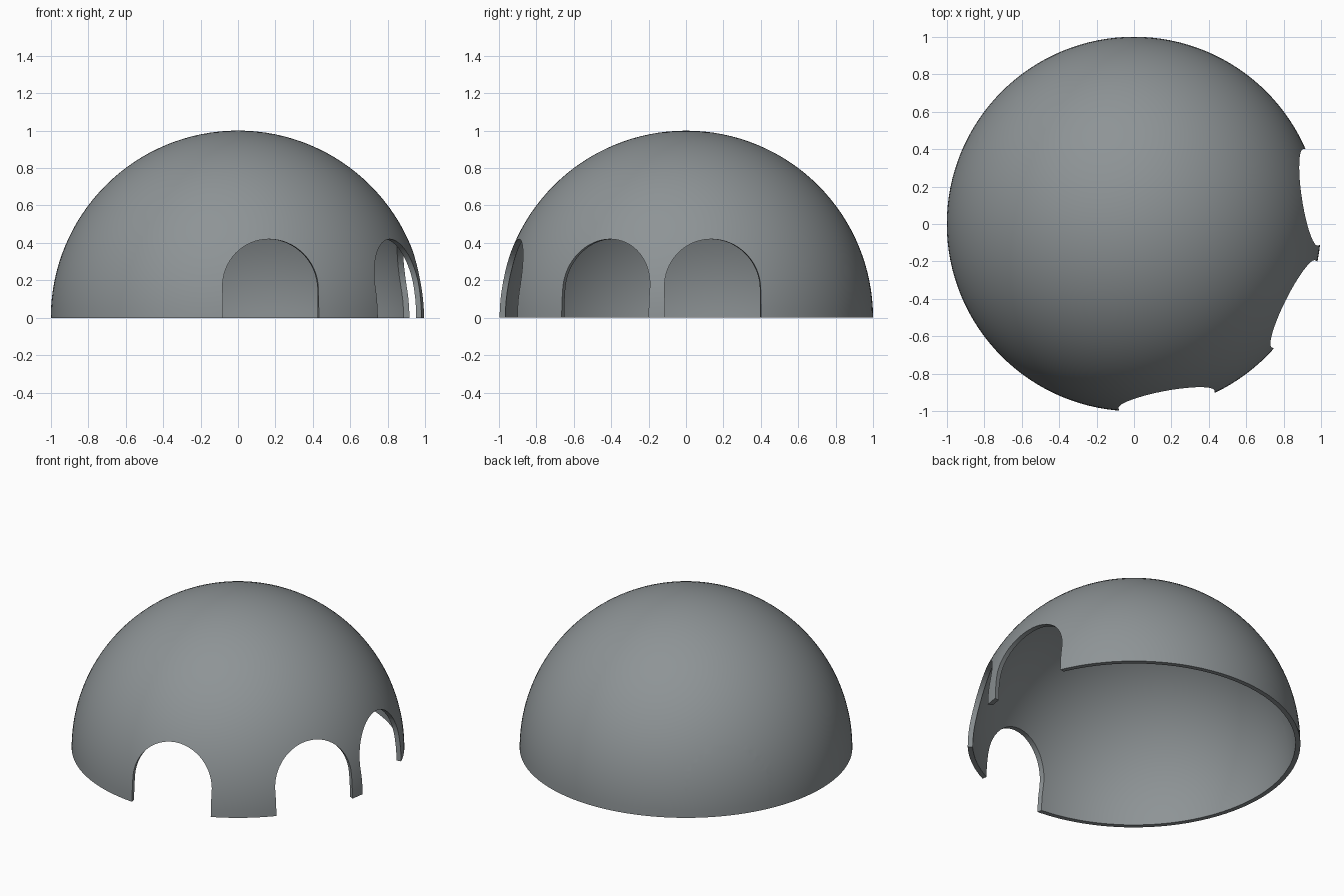
import bpy, bmesh
from math import sin, cos, pi, radians
from mathutils import Matrix, Vector

if "Cube" in bpy.data.objects:
    bpy.data.objects.remove(bpy.data.objects["Cube"])

R_OUT, R_IN = 1.0, 0.97
SEGMENTS, RINGS = 128, 32
DOOR_HALF, DOOR_SPRING = 0.26, 0.16
DOOR_ANGLES = (-79.5, -26.6, 8.6, 140.1)

grey = bpy.data.materials.new("steel grey")
grey.diffuse_color = (0.27, 0.295, 0.305, 1)
grey.use_nodes = True
grey.node_tree.nodes["Principled BSDF"].inputs["Base Color"].default_value = grey.diffuse_color


def make_object(name, bm):
    bmesh.ops.recalc_face_normals(bm, faces=bm.faces)
    mesh = bpy.data.meshes.new(name)
    bm.to_mesh(mesh)
    bm.free()
    mesh.materials.append(grey)
    obj = bpy.data.objects.new(name, mesh)
    bpy.context.collection.objects.link(obj)
    return obj


# Dome shell: closed wall profile spun about z
bm = bmesh.new()
arc = [i / RINGS * pi / 2 for i in range(RINGS + 1)]
profile = [(R_OUT * sin(a), 0, R_OUT * cos(a)) for a in arc]
profile += [(R_IN * sin(a), 0, R_IN * cos(a)) for a in reversed(arc)]
verts = [bm.verts.new(p) for p in profile]
edges = [bm.edges.new(pair) for pair in zip(verts, verts[1:])]
bmesh.ops.spin(bm, geom=verts + edges, cent=(0, 0, 0), axis=(0, 0, 1),
               angle=2 * pi, steps=SEGMENTS, use_merge=False)
bmesh.ops.remove_doubles(bm, verts=bm.verts, dist=1e-4)
for v in bm.verts:
    if abs(v.co.z) < 1e-5:
        v.co.z = 0
dome = make_object("dome_shell", bm)


# Arched doorway cutter, pushed straight through the wall
def doorway_cutter(angle):
    bm = bmesh.new()
    outline = [(DOOR_HALF, -0.2)]
    outline += [(DOOR_HALF * cos(i * pi / 32), DOOR_SPRING + DOOR_HALF * sin(i * pi / 32))
                for i in range(33)]
    outline.append((-DOOR_HALF, -0.2))
    face = bm.faces.new([bm.verts.new((0.6, y, z)) for y, z in outline])
    out = bmesh.ops.extrude_face_region(bm, geom=[face], use_keep_orig=True)
    moved = [g for g in out["geom"] if isinstance(g, bmesh.types.BMVert)]
    bmesh.ops.translate(bm, verts=moved, vec=Vector((0.6, 0, 0)))
    bm.transform(Matrix.Rotation(radians(angle), 4, 'Z'))
    cutter = make_object("doorway_cutter", bm)
    cutter.hide_render = True
    return cutter


bpy.context.view_layer.objects.active = dome
dome.select_set(True)
for angle in DOOR_ANGLES:
    cutter = doorway_cutter(angle)
    mod = dome.modifiers.new("doorway", 'BOOLEAN')
    mod.operation = 'DIFFERENCE'
    mod.solver = 'EXACT'
    mod.object = cutter
    bpy.ops.object.modifier_apply(modifier=mod.name)
    bpy.data.objects.remove(cutter)

# Smooth curved skin, crisp door and rim edges
bpy.ops.object.shade_smooth_by_angle(angle=radians(30))
